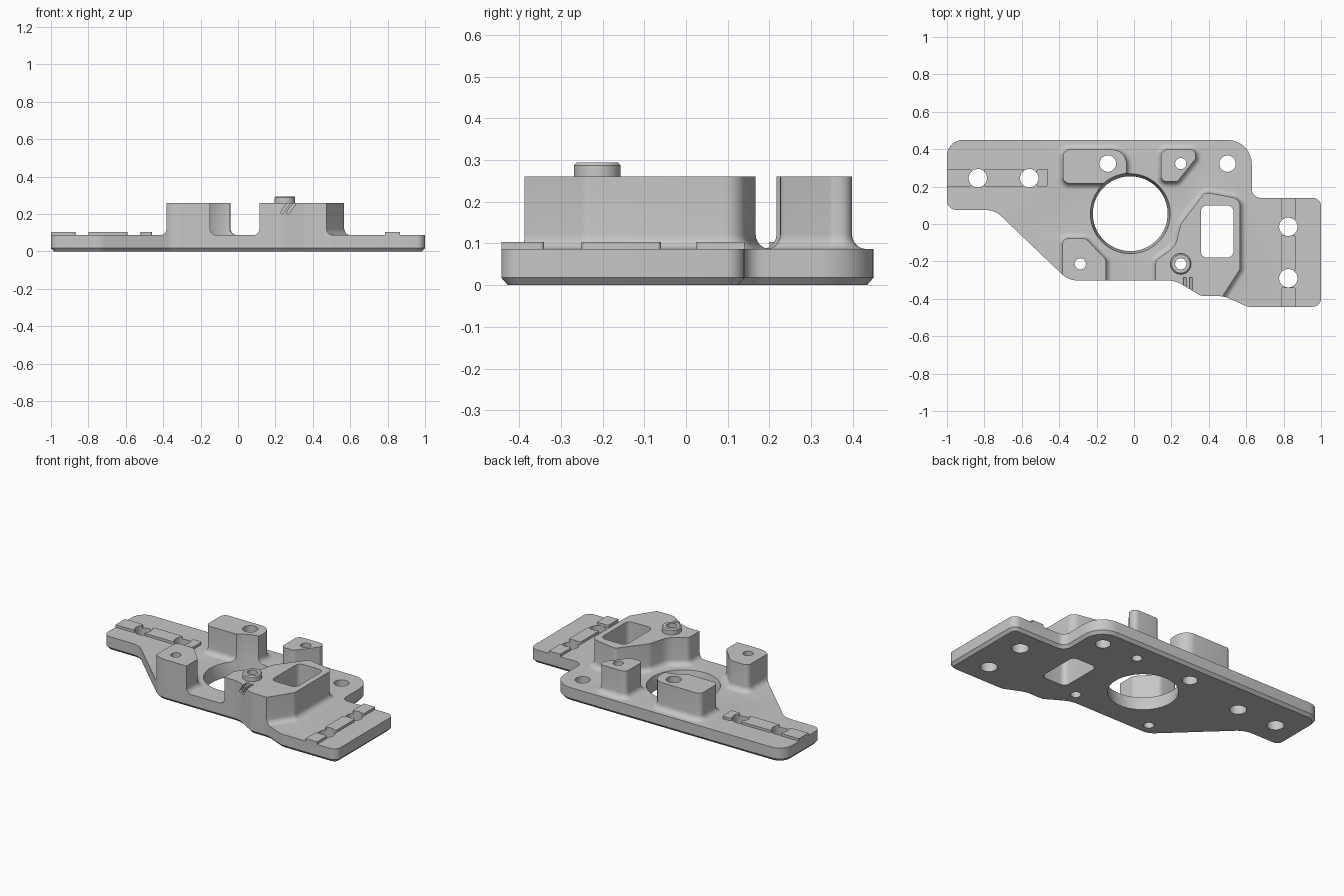
import bpy, bmesh, math
from mathutils import Vector, Matrix

cube = bpy.data.objects.get("Cube")
if cube:
    bpy.data.objects.remove(cube, do_unlink=True)

grey = bpy.data.materials.new("machined_grey")
grey.use_nodes = True
COLOUR = (0.57, 0.57, 0.57, 1)
grey.diffuse_color = COLOUR
grey.node_tree.nodes["Principled BSDF"].inputs["Base Color"].default_value = COLOUR

TOP, TALL, HIGH = 0.087, 0.26, 0.5   # plate top, boss top, cutter top


def rounded(corners, steps=7):
    """Counter-clockwise corners (x, y, radius) to a rounded outline."""
    out = []
    count = len(corners)
    for i, (x, y, r) in enumerate(corners):
        p = Vector((x, y))
        d0 = (p - Vector(corners[i - 1][:2])).normalized()
        d1 = (Vector(corners[(i + 1) % count][:2]) - p).normalized()
        if r == 0:
            out.append(p)
            continue
        turn = math.atan2(d0.x * d1.y - d0.y * d1.x, d0.dot(d1))
        side = math.copysign(r, turn)
        start = p - d0 * r * math.tan(abs(turn) / 2)
        centre = start + Vector((-d0.y, d0.x)) * side
        spoke = start - centre
        for k in range(steps + 1):
            c, s = math.cos(turn * k / steps), math.sin(turn * k / steps)
            out.append(centre + Vector((c * spoke.x - s * spoke.y, s * spoke.x + c * spoke.y)))
    return out


def circle(x, y, r, n=48):
    return [Vector((x + r * math.cos(math.tau * k / n), y + r * math.sin(math.tau * k / n)))
            for k in range(n)]


def box(x0, x1, y0, y1, r=0):
    return rounded([(x0, y0, r), (x1, y0, r), (x1, y1, r), (x0, y1, r)])


def grow(outline, amount):
    out = []
    for i, p in enumerate(outline):
        a = (p - outline[i - 1]).normalized()
        b = (outline[(i + 1) % len(outline)] - p).normalized()
        na, nb = Vector((a.y, -a.x)), Vector((b.y, -b.x))
        out.append(p + (na + nb) * amount / (1 + na.dot(nb)))
    return out


def new_object(name, bm):
    mesh = bpy.data.meshes.new(name)
    bm.normal_update()
    bm.to_mesh(mesh)
    bm.free()
    mesh.materials.append(grey)
    ob = bpy.data.objects.new(name, mesh)
    bpy.context.collection.objects.link(ob)
    return ob


def loft(name, outline, levels):
    """Stack the outline at rising (growth, height) levels and cap both ends."""
    bm = bmesh.new()
    rings = [[bm.verts.new((p.x, p.y, z)) for p in grow(outline, g)] for g, z in levels]
    n = len(outline)
    for low, up in zip(rings, rings[1:]):
        for i in range(n):
            j = (i + 1) % n
            bm.faces.new((low[i], low[j], up[j], up[i]))
    bm.faces.new(rings[0][::-1])
    bm.faces.new(rings[-1])
    return new_object(name, bm)


def combine(target, tool, operation):
    mod = target.modifiers.new(operation, "BOOLEAN")
    mod.operation, mod.solver, mod.object = operation, "EXACT", tool
    bpy.context.view_layer.objects.active = target
    bpy.ops.object.modifier_apply(modifier=mod.name)
    bpy.data.objects.remove(tool, do_unlink=True)


# Stock slab, larger than the finished outline
plate = loft("mounting_plate", box(-1.2, 1.2, -0.7, 0.7), [(0, -0.1), (0, TOP)])

# Tall bosses with a hollow fillet at the foot, which starts just inside the slab
FILLET = 0.035
foot = [(FILLET, 0.04)]
for k in range(7):
    a = math.pi / 2 * k / 6
    foot.append((FILLET * (1 - math.sin(a)), TOP - 0.0005 + FILLET * (1 - math.cos(a))))
foot.append((0, TALL))

bosses = {
    "back_right_boss": [(-0.38, 0.217, 0.035), (-0.04, 0.217, 0.075),
                        (-0.04, 0.398, 0.075), (-0.38, 0.398, 0.035)],
    "back_left_boss": [(0.145, 0.226, 0.03), (0.232, 0.226, 0.03), (0.33, 0.35, 0.02),
                       (0.33, 0.398, 0.03), (0.145, 0.398, 0.03)],
    "front_right_boss": [(-0.382, -0.5, 0), (-0.15, -0.5, 0), (-0.15, -0.19, 0.03),
                         (-0.257, -0.077, 0.04), (-0.382, -0.077, 0.03)],
    "front_left_boss": [(0.115, -0.5, 0), (0.4, -0.5, 0), (0.568, -0.24, 0.04),
                        (0.568, 0.135, 0.05), (0.38, 0.17, 0.03), (0.25, 0.0, 0.08),
                        (0.22, -0.12, 0.1), (0.115, -0.195, 0.04)],
}
for name, corners in bosses.items():
    combine(plate, loft(name, rounded(corners), foot), "UNION")

# Raised locating pads beside the slotted ends
pads = [(-1.1, -0.87, 0.2, 0.295), (-0.8, -0.59, 0.2, 0.295), (-0.52, -0.46, 0.2, 0.295),
        (0.785, 0.865, -0.6, -0.34), (0.785, 0.865, -0.25, -0.06), (0.785, 0.865, 0.025, 0.3)]
for b in pads:
    combine(plate, loft("pad", box(*b, r=0.01), [(0, 0.05), (0, 0.103)]), "UNION")

# Dowel collar on the front left boss
combine(plate, loft("collar", circle(0.25, -0.213, 0.056),
                    [(0, 0.2), (0, 0.287), (-0.007, 0.294)]), "UNION")

# Trim everything to the plate outline with a chamfered underside
outline = rounded([
    (-1, 0.075, 0.05), (-0.745, 0.075, 0.12), (-0.35, -0.302, 0.12), (0.22, -0.302, 0.15),
    (0.36, -0.386, 0.06), (0.48, -0.386, 0.12), (0.61, -0.443, 0.06), (1, -0.443, 0.045),
    (1, 0.14, 0.045), (0.63, 0.14, 0.045), (0.63, 0.45, 0.13), (-1, 0.45, 0.085)])
combine(plate, loft("trim", outline, [(-0.016, 0), (0, 0.018), (0, HIGH)]), "INTERSECT")

# Large bore, widening upward
combine(plate, loft("bore", circle(-0.02, 0.055, 0.2, 96),
                    [(0, -0.1), (0, 0.02), (0.016, 0.1), (0.016, HIGH)]), "DIFFERENCE")

# Round holes
holes = [(-0.835, 0.245, 0.049), (-0.56, 0.245, 0.049), (0.825, -0.29, 0.049),
         (0.825, -0.015, 0.049), (0.5, 0.323, 0.044), (-0.14, 0.323, 0.044),
         (0.25, 0.323, 0.03), (-0.287, -0.213, 0.03), (0.25, -0.213, 0.03)]
for h in holes:
    combine(plate, loft("hole", circle(*h), [(0, -0.1), (0, HIGH)]), "DIFFERENCE")

# Rectangular window
combine(plate, loft("window", box(0.357, 0.532, -0.18, 0.1, 0.035),
                    [(0, -0.1), (0, HIGH)]), "DIFFERENCE")

# Slanted witness notches in the front wall below the collar
for x in (0.255, 0.287):
    bm = bmesh.new()
    bmesh.ops.create_cube(bm, size=1, matrix=Matrix.Translation((x, -0.32, 0.235))
                          @ Matrix.Rotation(math.radians(35), 4, "Y")
                          @ Matrix.Diagonal((0.014, 0.07, 0.08, 1)))
    combine(plate, new_object("notch", bm), "DIFFERENCE")

# Smooth curves with sharp edges kept
bpy.ops.object.select_all(action="DESELECT")
plate.select_set(True)
bpy.context.view_layer.objects.active = plate
bpy.ops.object.shade_smooth_by_angle(angle=math.radians(25))
